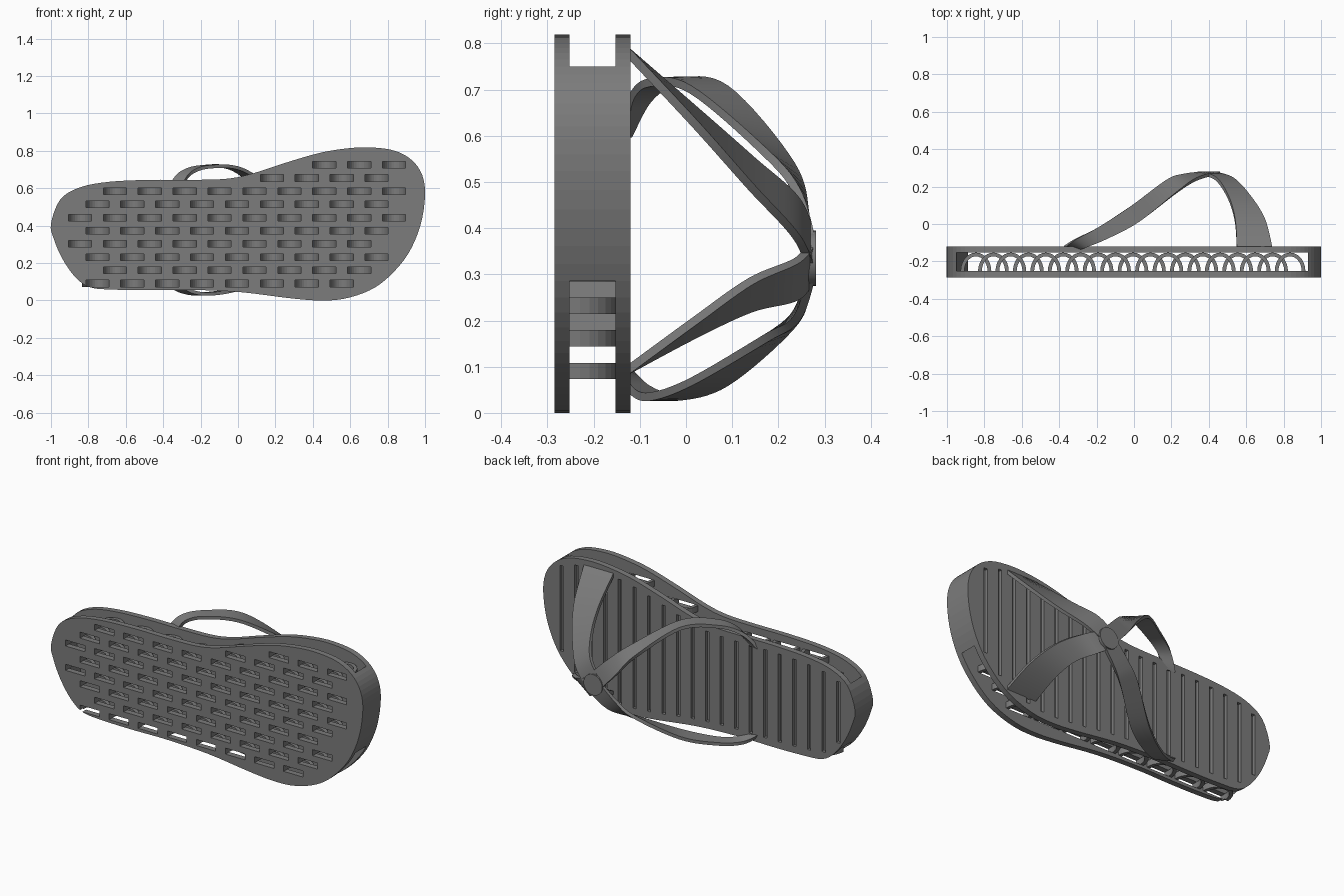
import bpy, bmesh
from math import pi, cos, sin
from mathutils import Vector

cube = bpy.data.objects.get("Cube")
if cube:
    bpy.data.objects.remove(cube, do_unlink=True)

grey = bpy.data.materials.new("dark grey rubber")
grey.use_nodes = True
COLOUR = (0.2, 0.2, 0.2, 1)
grey.diffuse_color = COLOUR
grey.node_tree.nodes["Principled BSDF"].inputs["Base Color"].default_value = COLOUR

# Thickness levels of the sole along y
BOTTOM, FLOOR, CEILING, TOP = -.285, -.252, -.153, -.12
PITCH, FIRST_X, FIRST_Z, ROW_GAP = .0933, -.845, .091, .0705
SLOT_W, SLOT_H = .124, .035


def finish(name, bm):
    bmesh.ops.recalc_face_normals(bm, faces=bm.faces)
    mesh = bpy.data.meshes.new(name)
    bm.to_mesh(mesh)
    bm.free()
    mesh.materials.append(grey)
    ob = bpy.data.objects.new(name, mesh)
    bpy.context.collection.objects.link(ob)
    return ob


def prism(bm, points, offset):
    """Extrude a planar polygon by an offset vector."""
    face = bm.faces.new([bm.verts.new(p) for p in points])
    new = bmesh.ops.extrude_face_region(bm, geom=[face])["geom"]
    verts = [v for v in new if isinstance(v, bmesh.types.BMVert)]
    bmesh.ops.translate(bm, verts=verts, vec=offset)


def slab(bm, outline, y0, y1):
    prism(bm, [(x, y0, z) for x, z in outline], (0, y1 - y0, 0))


def box(bm, x0, x1, y0, y1, z0, z1):
    slab(bm, [(x0, z0), (x1, z0), (x1, z1), (x0, z1)], y0, y1)


def spline(points, steps, closed=False):
    """Catmull-Rom curve through the points."""
    pts = [Vector(p) for p in points]
    n = len(pts)
    pick = (lambda i: pts[i % n]) if closed else (lambda i: pts[max(0, min(n - 1, i))])
    out = []
    for i in range(n if closed else n - 1):
        a, b, c, d = (pick(i + k) for k in (-1, 0, 1, 2))
        for s in range(steps):
            t = s / steps
            out.append((b * 2 + (c - a) * t + (a * 2 - b * 5 + c * 4 - d) * t**2
                        + (b * 3 - a - c * 3 + d) * t**3) / 2)
    return out if closed else out + [pts[-1]]


def cut(ob, cutter):
    cutter.hide_render = True
    mod = ob.modifiers.new("cut", "BOOLEAN")
    mod.object, mod.solver = cutter, "EXACT"
    bpy.context.view_layer.update()
    done = ob.evaluated_get(bpy.context.evaluated_depsgraph_get())
    mesh = bpy.data.meshes.new_from_object(done)
    ob.modifiers.clear()
    ob.data = mesh
    bpy.data.objects.remove(cutter, do_unlink=True)


# Foot outline in x and z, heel at -x
outline = spline([
    (-1, .41), (-.95, .54), (-.845, .605), (-.685, .635), (-.47, .645), (-.257, .645),
    (-.07, .65), (.064, .675), (.25, .735), (.44, .79), (.6, .815), (.72, .818),
    (.84, .8), (.93, .75), (.985, .67), (1, .56), (.975, .4), (.91, .25), (.81, .13),
    (.705, .055), (.57, .01), (.44, 0), (.28, .012), (.01, .045), (-.257, .057),
    (-.47, .055), (-.66, .058), (-.79, .07), (-.87, .125), (-.94, .225), (-.985, .33)],
    4, closed=True)


def span(x):
    """Lowest and highest z of the outline at a given x."""
    hits = []
    for a, b in zip(outline, outline[1:] + outline[:1]):
        if (a.x - x) * (b.x - x) < 0:
            hits.append(a.y + (b.y - a.y) * (x - a.x) / (b.x - a.x))
    return min(hits), max(hits)


# Staggered bridge positions: first and last column of each row
rows = [(1, 15), (2, 16), (1, 17), (0, 16), (1, 17), (0, 18), (1, 17), (2, 18), (11, 17), (14, 18)]
bridges = [(FIRST_X + PITCH * i, FIRST_Z + ROW_GAP * r)
           for r, (first, last) in enumerate(rows) for i in range(first, last + 1, 2)]

# Outsole with slots
bm = bmesh.new()
slab(bm, outline, BOTTOM, FLOOR)
outsole = finish("outsole", bm)
bm = bmesh.new()
for x, z in bridges:
    box(bm, x - SLOT_W / 2, x + SLOT_W / 2, BOTTOM - .1, FLOOR + .1, z - SLOT_H / 2, z + SLOT_H / 2)
cut(outsole, finish("slot_cutter", bm))

# Footbed with cross grooves
bm = bmesh.new()
slab(bm, outline, CEILING, TOP)
footbed = finish("footbed", bm)
bm = bmesh.new()
for k in range(20):
    x = FIRST_X + PITCH * (k - .5)
    low, high = span(x)
    box(bm, x - .011, x + .011, TOP - .02, TOP + .1, low + .04, high - .04)
cut(footbed, finish("groove_cutter", bm))

# Solid walls closing the toe and heel ends
toe = [p for p in outline if p.x > .924 and p.y > .27]
heel = [p for p in outline if p.x < -.87 - .06 * (p.y - .12) / .42]
split = next((i for i in range(1, len(heel)) if (heel[i] - heel[i - 1]).length > .2), 0)
heel = heel[split:] + heel[:split]
for name, part in (("toe_wall", toe), ("heel_wall", heel)):
    bm = bmesh.new()
    slab(bm, part, FLOOR, CEILING)
    finish(name, bm)

# Arched spring bridges between the two layers
bm = bmesh.new()
height, wall, segments = CEILING - FLOOR, .02, 14
for x, z in bridges:
    def arc(rx, ry):
        return [(x + rx * cos(pi * i / segments), FLOOR + ry * sin(pi * i / segments))
                for i in range(segments + 1)]
    outer, inner = arc(SLOT_W / 2 + wall, height), arc(SLOT_W / 2, height - wall)
    ring = [[bm.verts.new((px, py, z + s * SLOT_H / 2)) for px, py in loop]
            for loop, s in ((outer, -1), (outer, 1), (inner, 1), (inner, -1))]
    for i in range(segments):
        for a, b in zip(ring, ring[1:] + ring[:1]):
            bm.faces.new((a[i], a[i + 1], b[i + 1], b[i]))
finish("spring_arches", bm)


# Straps: flat bands swept along a path with a changing half-width vector
def strap(name, path, sides, thick=.009):
    path, sides = spline(path, 8), spline(sides, 8)
    bm = bmesh.new()
    loops = []
    for i, (p, s) in enumerate(zip(path, sides)):
        t = path[min(i + 1, len(path) - 1)] - path[max(i - 1, 0)]
        n = t.cross(s).normalized() * thick
        loops.append([bm.verts.new(q) for q in (p + s + n, p - s + n, p - s - n, p + s - n)])
    for a, b in zip(loops, loops[1:]):
        for k in range(4):
            bm.faces.new((a[k], a[k - 1], b[k - 1], b[k]))
    bm.faces.new(loops[0])
    bm.faces.new(loops[-1])
    return finish(name, bm)


toe_xy = [(.645, -.13), (.62, .02), (.565, .14), (.485, .24), (.39, .273)]
toe_side = [(.095, 0, 0), (.08, 0, -.015), (.06, 0, -.03), (.045, 0, -.04), (.035, 0, -.035)]
heel_xy = [(-.34, -.13), (-.28, -.1), (-.17, -.05), (0, .05), (.2, .2), (.3, .25), (.41, .273)]
heel_side = [(-.035, .005, 0), (-.03, .02, 0), (-.025, .03, 0), (-.025, .04, 0),
             (-.03, .03, -.015), (-.035, .01, -.03), (-.035, 0, -.035)]
heights = {
    "upper": (1, [.785, .64, .52, .42, .335], [.6, .68, .715, .7, .55, .45, .335]),
    "lower": (-1, [.09, .185, .255, .29, .335], [.09, .05, .035, .067, .175, .235, .335])}
straps = []
for level, (sign, toe_z, heel_z) in heights.items():
    for end, xy, side, zs in (("toe", toe_xy, toe_side, toe_z), ("heel", heel_xy, heel_side, heel_z)):
        straps.append(strap(level + "_" + end + "_strap",
                            [(x, y, z) for (x, y), z in zip(xy, zs)],
                            [(sx, sy, sz * sign) for sx, sy, sz in side]))

# Round pad where the four straps meet
bm = bmesh.new()
slab(bm, [(.4 + .06 * cos(pi * i / 16), .335 + .06 * sin(pi * i / 16)) for i in range(32)], .263, .282)
straps.append(finish("strap_junction", bm))

bpy.ops.object.select_all(action="DESELECT")
for ob in straps:
    ob.select_set(True)
bpy.context.view_layer.objects.active = straps[0]
bpy.ops.object.shade_smooth_by_angle()
